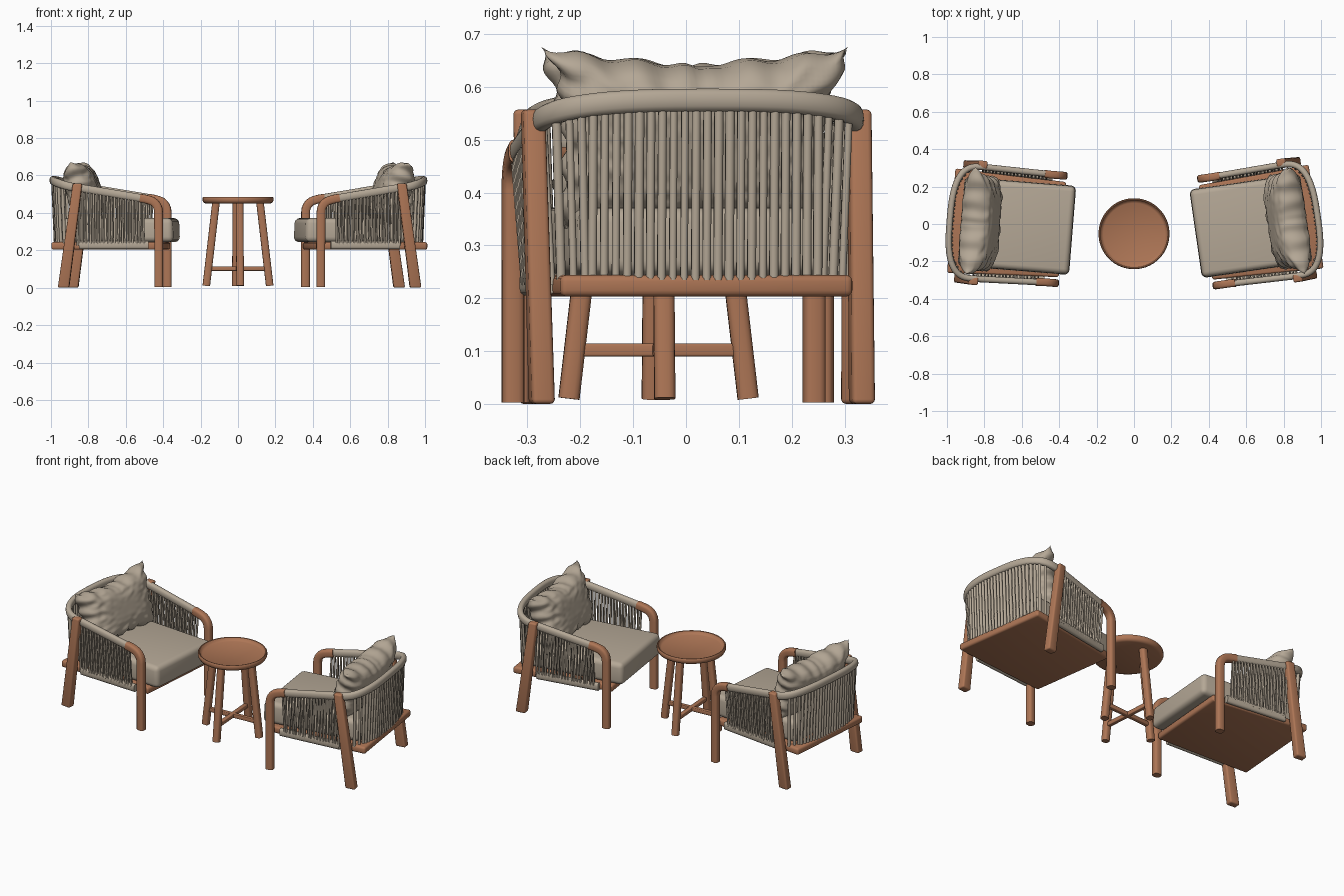
import bpy, bmesh, math, random
from mathutils import Vector, Matrix, noise

if "Cube" in bpy.data.objects:
    bpy.data.objects.remove(bpy.data.objects["Cube"])

random.seed(4)


def material(name, rgb):
    m = bpy.data.materials.new(name)
    m.diffuse_color = (*rgb, 1)
    m.use_nodes = True
    m.node_tree.nodes["Principled BSDF"].inputs["Base Color"].default_value = m.diffuse_color
    return m


WOOD = material("warm wood", (0.42, 0.18, 0.092))
FABRIC = material("beige fabric", (0.46, 0.39, 0.305))


def finish(name, bm, mat, matrix, angle=35):
    bmesh.ops.recalc_face_normals(bm, faces=bm.faces)
    bm.transform(matrix)
    me = bpy.data.meshes.new(name)
    bm.to_mesh(me)
    bm.free()
    me.materials.append(mat)
    for p in me.polygons:
        p.use_smooth = True
    me.set_sharp_from_angle(angle=math.radians(angle))
    ob = bpy.data.objects.new(name, me)
    bpy.context.collection.objects.link(ob)
    return ob


def sweep(bm, pts, a, b, ref, sides=12, power=1.0):
    """Sweep a superellipse (half size a along ref, b across it) along pts."""
    pts = [Vector(p) for p in pts]
    rings = []
    for i, p in enumerate(pts):
        t = (pts[min(i + 1, len(pts) - 1)] - pts[max(i - 1, 0)]).normalized()
        n = t.cross(Vector(ref)).normalized()
        s = n.cross(t)
        ring = []
        for k in range(sides):
            w = 2 * math.pi * (k + 0.5) / sides
            c, d = math.cos(w), math.sin(w)
            c = math.copysign(abs(c) ** power, c)
            d = math.copysign(abs(d) ** power, d)
            ring.append(bm.verts.new(p + s * a * c + n * b * d))
        rings.append(ring)
    for r, q in zip(rings, rings[1:]):
        for k in range(sides):
            j = (k + 1) % sides
            bm.faces.new((r[k], r[j], q[j], q[k]))
    bm.faces.new(rings[0])
    bm.faces.new(rings[-1])


def loft_box(bm, low, high, bevel, segments=3):
    """Box between two four-point loops, with rounded edges."""
    a = [bm.verts.new(p) for p in low]
    b = [bm.verts.new(p) for p in high]
    bm.faces.new(a)
    bm.faces.new(b)
    for k in range(4):
        j = (k + 1) % 4
        bm.faces.new((a[k], a[j], b[j], b[k]))
    bmesh.ops.bevel(bm, geom=bm.edges[:], offset=bevel, segments=segments,
                    profile=0.5, affect='EDGES')


def rect(cx, cy, z, hx, hy):
    return [(cx - hx, cy - hy, z), (cx + hx, cy - hy, z),
            (cx + hx, cy + hy, z), (cx - hx, cy + hy, z)]


def back_curve(s):
    """Point on the curved back rail, s = sine of the sweep angle."""
    c = math.sqrt(max(0, 1 - s * s))
    return Vector((-0.18 - 0.15 * c ** 0.7,
                   0.30 * math.copysign(abs(s) ** 0.7, s), 0.535 + 0.04 * c))


def arm_point(t, side):
    return Vector((-0.18, 0.30 * side, 0.535)).lerp(Vector((0.18, 0.29 * side, 0.475)), t)


def pillow(bm):
    nu, nv = 56, 40
    tilt = Matrix.Translation((-0.165, 0, 0.505)) @ Matrix.Rotation(math.radians(-18), 4, 'Y')
    for face in (-1, 1):
        grid = []
        for i in range(nu + 1):
            row = []
            for j in range(nv + 1):
                u, v = 2 * i / nu - 1, 2 * j / nv - 1
                e = max(0, (1 - u ** 4) * (1 - v ** 4))
                y = u * (0.25 + 0.04 * v * abs(v) if v > 0 else 0.25)
                q = v * 0.178 * (1 - 0.2 * (1 - u * u))
                if v > 0:
                    q -= 0.012 * v * math.exp(-(u / 0.07) ** 2)
                q += 0.006 * math.sin(u * 17 + 1) * v * v
                y += 0.008 * math.sin(v * 15) * u ** 4
                r = 0.088 * e ** 0.5
                edge = max(abs(u), abs(v)) ** 2
                r += e ** 0.4 * edge * 0.02 * noise.noise(Vector((u * 6, v * 6, face * 3)))
                row.append(bm.verts.new((face * r, y, q)))
            grid.append(row)
        for i in range(nu):
            for j in range(nv):
                bm.faces.new((grid[i][j], grid[i + 1][j], grid[i + 1][j + 1], grid[i][j + 1]))
    bmesh.ops.remove_doubles(bm, verts=bm.verts, dist=0.0004)
    bm.transform(tilt)


def chair(label, x, y, degrees):
    M = Matrix.Translation((x, y, 0)) @ Matrix.Rotation(math.radians(degrees), 4, 'Z')

    # seat frame: tapered wooden deck with rounded edges
    bm = bmesh.new()
    plan = [(-0.322, -0.28), (0.275, -0.255), (0.275, 0.255), (-0.322, 0.28)]
    loft_box(bm, [(*p, 0.203) for p in plan], [(*p, 0.244) for p in plan], 0.012)
    finish(label + " seat frame", bm, WOOD, M)

    # seat cushion
    bm = bmesh.new()
    loft_box(bm, rect(0.03, 0, 0.244, 0.30, 0.24), rect(0.03, 0, 0.372, 0.295, 0.235), 0.028, 5)
    finish(label + " seat cushion", bm, FABRIC, M, 50)

    # back pillow
    bm = bmesh.new()
    pillow(bm)
    finish(label + " back pillow", bm, FABRIC, M, 80)

    # wrapped rail: arm, curved back, arm
    bm = bmesh.new()
    arc = [back_curve(math.sin(math.radians(a))) for a in range(-84, 85, 6)]
    path = [arm_point(t, -1) for t in (1, 0.5, 0.02)] + arc + [arm_point(t, 1) for t in (0.02, 0.5, 1)]
    sweep(bm, path, 0.022, 0.017, (0, 0, 1), 14, 0.8)
    finish(label + " wrapped rail", bm, FABRIC, M, 50)

    ropes = bmesh.new()
    for side in (-1, 1):
        word = "left" if side > 0 else "right"
        # front leg bending into the arm
        bm = bmesh.new()
        yy = 0.288 * side
        leg = [(0.155, 0.29 * side, 0.479), (0.185, yy, 0.474)]
        for a in range(75, -1, -15):
            w = math.radians(a)
            leg.append((0.195 + 0.06 * math.cos(w), yy, 0.405 + 0.064 * math.sin(w)))
        leg += [(0.256, yy, 0.2), (0.256, yy, 0.003)]
        sweep(bm, leg, 0.021, 0.023, (0, 1, 0), 16, 0.6)
        finish(f"{label} {word} front leg", bm, WOOD, M)

        # raked back leg
        bm = bmesh.new()
        loft_box(bm, rect(-0.253, 0.306 * side, 0, 0.030, 0.022),
                 rect(-0.177, 0.312 * side, 0.557, 0.025, 0.021), 0.009)
        finish(f"{label} {word} back leg", bm, WOOD, M)

        # rope wrapping on the lower side rail
        bm = bmesh.new()
        sweep(bm, [(-0.17, 0.284 * side, 0.228), (0.2, 0.27 * side, 0.228)],
              0.023, 0.014, (0, 0, 1), 12, 0.7)
        finish(f"{label} {word} lower wrap", bm, FABRIC, M, 50)

        # side ropes in two staggered layers
        for k in range(19):
            t = 0.02 + 0.95 * k / 18
            top = arm_point(t, side)
            for off in (0.009, -0.009):
                shift = 0.004 if off > 0 else -0.004
                low = (top.x + shift + random.uniform(-0.004, 0.004),
                       (0.284 - 0.014 * t + off) * side, 0.225)
                sweep(ropes, [low, top + Vector((shift, off * side, 0))],
                      0.0058, 0.0058, (1, 0, 0), 6)

    # back ropes
    for k in range(27):
        yy = -0.28 + 0.56 * k / 26
        s = math.copysign((abs(yy) / 0.30) ** (1 / 0.7), yy)
        top = back_curve(s)
        low = (top.x * 0.955, yy * (0.96 if abs(yy) > 0.23 else 1), 0.235)
        r = random.uniform(0.0075, 0.0095)
        sweep(ropes, [low, top], r, r, (0, 1, 0), 8)
    finish(label + " ropes", ropes, FABRIC, M, 65)


chair("left chair", -0.656, -0.008, -4.6)
chair("right chair", 0.655, -0.006, 188.2)

# side table
T = Matrix.Translation((0, -0.052, 0)) @ Matrix.Rotation(math.radians(4), 4, 'Z')

# shallow tray top, turned profile
bm = bmesh.new()
profile = [(0, 0.45), (0.172, 0.45), (0.184, 0.455), (0.19, 0.466), (0.19, 0.48),
           (0.186, 0.486), (0.181, 0.485), (0.174, 0.473), (0.164, 0.468), (0, 0.467)]
vs = [bm.verts.new((r, 0, z)) for r, z in profile]
es = [bm.edges.new(p) for p in zip(vs, vs[1:])]
bmesh.ops.spin(bm, geom=vs + es, cent=(0, 0, 0), axis=(0, 0, 1), angle=2 * math.pi, steps=48)
bmesh.ops.remove_doubles(bm, verts=bm.verts, dist=0.0001)
finish("table top", bm, WOOD, T, 45)

# four splayed legs
for k in range(4):
    bm = bmesh.new()
    sweep(bm, [(0.17, 0, 0.01), (0.118, 0, 0.455)], 0.02, 0.02, (0, 1, 0), 16, 0.65)
    finish(f"table leg {k + 1}", bm, WOOD, T @ Matrix.Rotation(k * math.pi / 2, 4, 'Z'))

# crossed stretchers
for k in range(2):
    bm = bmesh.new()
    loft_box(bm, rect(0, 0, 0.09, 0.16, 0.012), rect(0, 0, 0.114, 0.158, 0.012), 0.004)
    finish(f"table stretcher {k + 1}", bm, WOOD, T @ Matrix.Rotation(k * math.pi / 2, 4, 'Z'))
